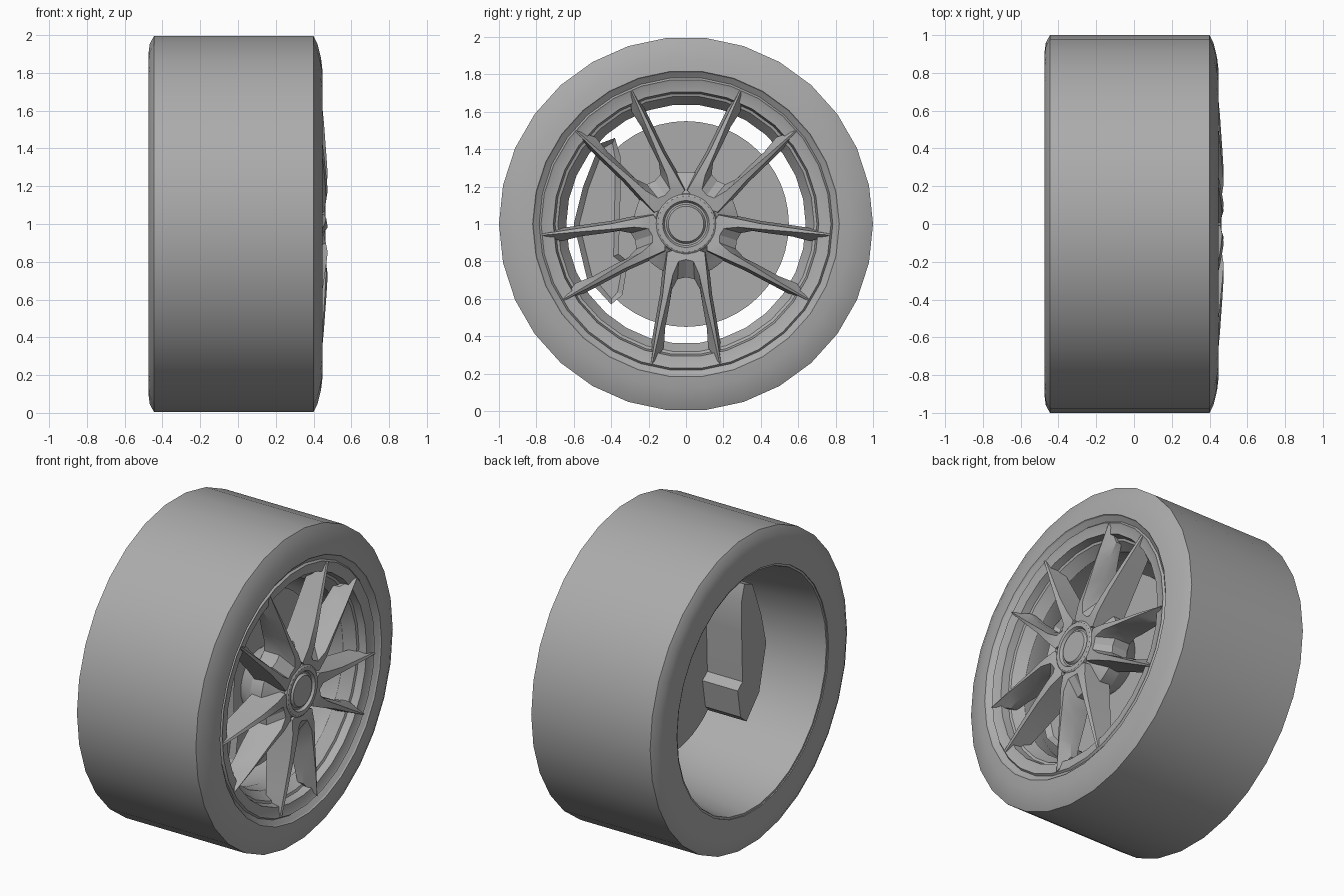
import bpy, bmesh, math
from mathutils import Matrix, Vector

cube = bpy.data.objects.get("Cube")
if cube:
    bpy.data.objects.remove(cube, do_unlink=True)

grey = bpy.data.materials.new("mid grey")
grey.use_nodes = True
shade = (0.41, 0.41, 0.41, 1)
grey.diffuse_color = shade
grey.node_tree.nodes["Principled BSDF"].inputs["Base Color"].default_value = shade

SIDES = 30


def finish(name, bm, angle=30):
    """Turn a bmesh into a shaded object, with the axle lifted to z = 1."""
    bmesh.ops.remove_doubles(bm, verts=bm.verts, dist=0.0005)
    bmesh.ops.recalc_face_normals(bm, faces=bm.faces)
    bmesh.ops.translate(bm, verts=bm.verts, vec=(0, 0, 1))
    mesh = bpy.data.meshes.new(name)
    bm.to_mesh(mesh)
    bm.free()
    mesh.materials.append(grey)
    obj = bpy.data.objects.new(name, mesh)
    bpy.context.collection.objects.link(obj)
    bpy.ops.object.select_all(action='DESELECT')
    obj.select_set(True)
    bpy.context.view_layer.objects.active = obj
    bpy.ops.object.shade_smooth_by_angle(angle=math.radians(angle))


def lathe(name, profile, closed=True, sides=SIDES):
    """Spin a profile of (x, radius) points about the axle."""
    bm = bmesh.new()
    verts = [bm.verts.new((x, r, 0)) for x, r in profile]
    pairs = list(zip(verts, verts[1:]))
    if closed:
        pairs.append((verts[-1], verts[0]))
    edges = [bm.edges.new(p) for p in pairs]
    bmesh.ops.spin(bm, geom=verts + edges, cent=(0, 0, 0), axis=(1, 0, 0),
                   angle=math.tau, steps=sides, use_duplicate=False)
    finish(name, bm)


# Tyre: wide flat tread, shallow shoulders
lathe("tyre", [(-0.475, 0.77), (-0.475, 0.9), (-0.467, 0.96), (-0.445, 1), (0.4, 1),
               (0.422, 0.955), (0.44, 0.88), (0.447, 0.82), (0.42, 0.8)])

# Rim: stepped front lip, cone and deep barrel
lathe("rim", [(0.442, 0.818), (0.418, 0.785), (0.43, 0.775), (0.425, 0.765), (0.417, 0.71),
              (0.37, 0.7), (0.365, 0.685), (0.3, 0.64), (0.2, 0.64), (0.05, 0.69),
              (-0.44, 0.75), (-0.468, 0.757), (-0.468, 0.78), (0.4, 0.81)])

# Brake disc
lathe("brake_disc", [(0.1, 0), (0.1, 0.55), (0.16, 0.55), (0.16, 0)], closed=False, sides=48)

# Hub: cone that fills the valleys between spokes, and a stepped centre cap
lathe("hub", [(0.16, 0), (0.16, 0.2), (0.28, 0.28), (0.36, 0.28), (0.38, 0.25),
              (0.415, 0.19), (0.44, 0.165), (0.44, 0)], closed=False)
lathe("centre_cap", [(0.42, 0.165), (0.455, 0.16), (0.462, 0.15), (0.462, 0.125),
                     (0.445, 0.115), (0.445, 0.105), (0.46, 0.095), (0.46, 0)], closed=False)

# Forked spokes. Each station: outer edge, crest edge and opening edge as
# (radius, offset) pairs, then crest, chamfer and back heights
STATIONS = [
    ((0.12, 0), (0.19, 0), (0.285, 0), 0.455, 0.39, 0.28),
    ((0.15, 0.1), (0.2, 0.04), (0.295, 0.045), 0.465, 0.39, 0.28),
    ((0.24, 0.11), (0.27, 0.07), (0.35, 0.075), 0.475, 0.385, 0.29),
    ((0.38, 0.125), (0.38, 0.095), (0.43, 0.088), 0.468, 0.385, 0.3),
    ((0.56, 0.157), (0.56, 0.138), (0.56, 0.112), 0.455, 0.385, 0.32),
    ((0.75, 0.188), (0.75, 0.181), (0.66, 0.118), 0.437, 0.38, 0.34),
]


def add_leg(bm, turn, side):
    rows = []
    for outer, crest, gap, top, mid, back in STATIONS:
        flare = 0.015 if outer[1] else 0
        section = [(back, outer[0], outer[1] + flare), (top - 0.008, *outer),
                   (top, *crest), (mid, *gap), (back, *gap)]
        rows.append([bm.verts.new(turn @ Vector((x, r, side * t))) for x, r, t in section])
    for a, b in zip(rows, rows[1:]):
        for i in range(len(a)):
            j = (i + 1) % len(a)
            bm.faces.new((a[i], a[j], b[j], b[i]))
    bm.faces.new(rows[-1])


bm = bmesh.new()
for k in range(5):
    turn = Matrix.Rotation(math.radians(-90 + 72 * k), 3, 'X')
    for side in (1, -1):
        add_leg(bm, turn, side)
finish("spokes", bm, 25)

# Brake caliper: banana-shaped block straddling the disc, narrowed at the front
outline = [(-0.4, -0.43), (-0.53, -0.29), (-0.6, 0), (-0.55, 0.2), (-0.46, 0.43), (-0.38, 0.46),
           (-0.35, 0.36), (-0.35, 0.17), (-0.36, -0.16), (-0.31, -0.2), (-0.34, -0.38)]
bm = bmesh.new()
back = bm.faces.new([bm.verts.new((-0.15, y, z)) for y, z in outline])
front = bmesh.ops.extrude_face_region(bm, geom=[back], use_keep_orig=True)
moved = [v for v in front["geom"] if isinstance(v, bmesh.types.BMVert)]
bmesh.ops.translate(bm, verts=moved, vec=(0.37, 0, 0))
cap = [f for f in front["geom"] if isinstance(f, bmesh.types.BMFace)]
bmesh.ops.inset_region(bm, faces=cap, thickness=0.03, depth=0.03)
finish("brake_caliper", bm, 20)
